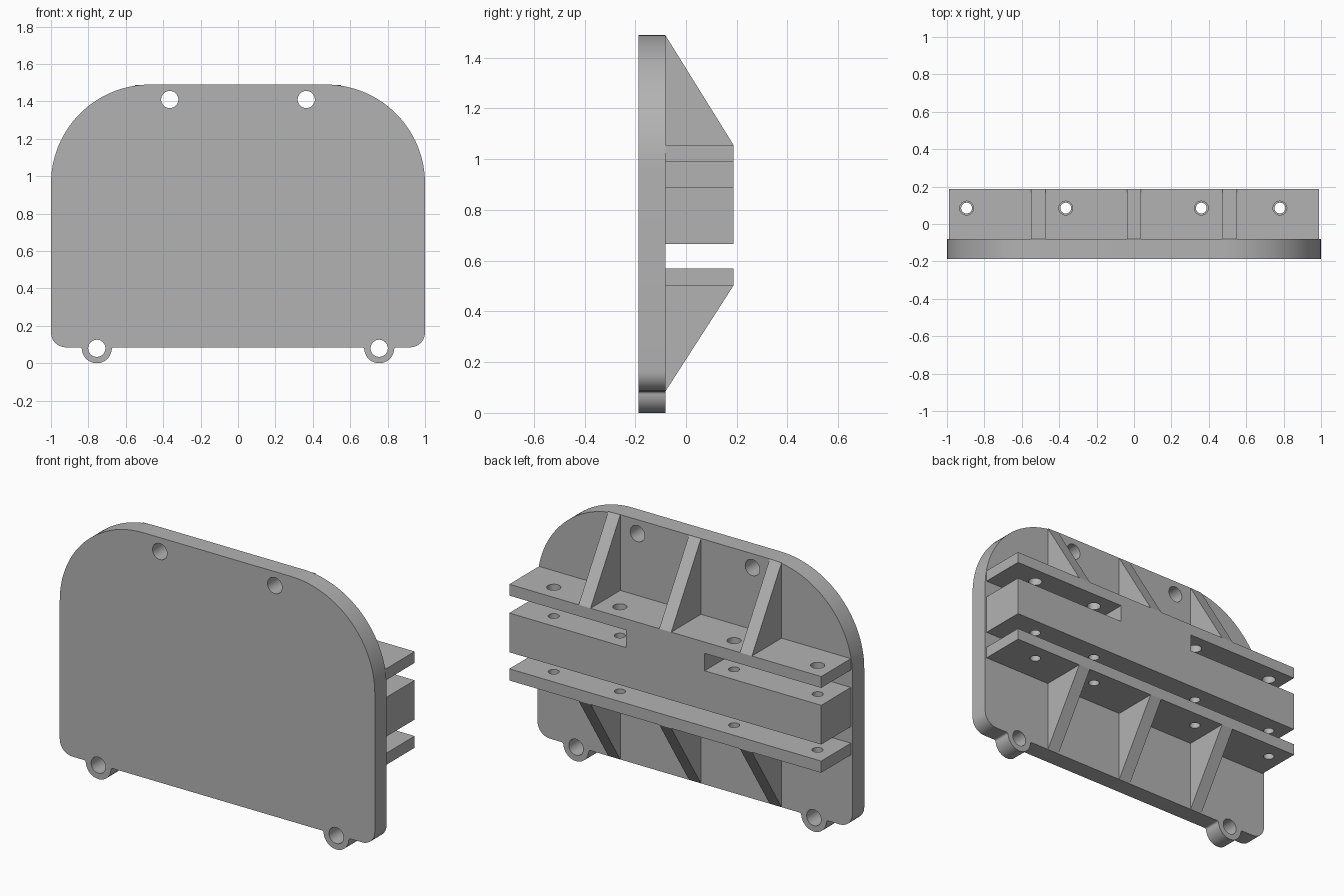
import bpy, bmesh
from math import radians, cos, sin
from mathutils import Vector, Matrix

if "Cube" in bpy.data.objects:
    bpy.data.objects.remove(bpy.data.objects["Cube"], do_unlink=True)

grey = bpy.data.materials.new("plain_grey")
grey.use_nodes = True
colour = (0.45, 0.45, 0.45, 1)
grey.diffuse_color = colour
grey.node_tree.nodes["Principled BSDF"].inputs["Base Color"].default_value = colour

BACK, FACE, FRONT = 0.188, -0.081, -0.188


def arc(cx, cz, r, start, end, steps):
    angles = [radians(start + (end - start) * i / steps) for i in range(steps + 1)]
    return [(cx + r * cos(a), cz + r * sin(a)) for a in angles]


def mirrored(half):
    return half + [(-x, z) for x, z in reversed(half)]


def prism(name, points, axis, low, high):
    """Extrude a flat outline along x (outline in y, z) or y (outline in x, z)."""
    place = (lambda p: (low, *p)) if axis == "x" else (lambda p: (p[0], low, p[1]))
    shift = Vector((high - low, 0, 0)) if axis == "x" else Vector((0, high - low, 0))
    bm = bmesh.new()
    face = bm.faces.new([bm.verts.new(place(p)) for p in points])
    top = bmesh.ops.extrude_face_region(bm, geom=[face])["geom"]
    bmesh.ops.translate(bm, vec=shift, verts=[v for v in top if isinstance(v, bmesh.types.BMVert)])
    bmesh.ops.recalc_face_normals(bm, faces=bm.faces)
    mesh = bpy.data.meshes.new(name)
    bm.to_mesh(mesh)
    bm.free()
    mesh.materials.append(grey)
    obj = bpy.data.objects.new(name, mesh)
    bpy.context.collection.objects.link(obj)
    return obj


def select(obj):
    bpy.ops.object.select_all(action="DESELECT")
    obj.select_set(True)
    bpy.context.view_layer.objects.active = obj


def drill(obj, holes):
    """Cut round holes, each given as centre, radius, length and tilt about x."""
    bm = bmesh.new()
    for centre, radius, length, tilt in holes:
        matrix = Matrix.Translation(centre) @ Matrix.Rotation(radians(tilt), 4, "X")
        bmesh.ops.create_cone(bm, cap_ends=True, segments=32, radius1=radius,
                              radius2=radius, depth=length, matrix=matrix)
    mesh = bpy.data.meshes.new("drill")
    bm.to_mesh(mesh)
    bm.free()
    mesh.materials.append(grey)
    cutter = bpy.data.objects.new("drill", mesh)
    bpy.context.collection.objects.link(cutter)
    cut = obj.modifiers.new("holes", "BOOLEAN")
    cut.operation, cut.solver, cut.object = "DIFFERENCE", "EXACT", cutter
    select(obj)
    bpy.ops.object.modifier_apply(modifier=cut.name)
    bpy.data.objects.remove(cutter, do_unlink=True)
    bpy.ops.object.shade_smooth_by_angle(angle=radians(30))


# Front plate with rounded corners and two small lugs below
half = (arc(0.47, 0.96, 0.53, 90, 0, 28)
        + arc(0.92, 0.165, 0.08, 0, -90, 10)
        + arc(0.847, 0.073, 0.012, 90, 180, 5)
        + arc(0.755, 0.08, 0.08, 0, -180, 24)
        + arc(0.663, 0.073, 0.012, 0, 90, 5))
plate = prism("front_plate", mirrored(half), "y", FRONT, FACE)
drill(plate, [(Vector((side * x, -0.135, z)), 0.046, 0.4, 90)
              for side in (-1, 1) for x, z in ((0.365, 1.41), (0.755, 0.08))])

# Upper rail: shelf and beam joined in the middle, with a slot at each end
END = 0.99
rail_half = [(END, 1.055), (END, 0.99), (0.25, 0.99), (0.25, 0.89), (END, 0.89), (END, 0.665)]
rail = prism("slotted_rail", mirrored(rail_half), "y", FACE, BACK)
lower = prism("lower_shelf", mirrored([(END, 0.57), (END, 0.503)]), "y", FACE, BACK)

# Vertical pin holes, wider through the top shelf
pins = (-0.895, -0.365, 0.36, 0.78)
wide = [(Vector((x, 0.085, 1.03)), 0.037, 0.18, 0) for x in pins]
narrow = [(Vector((x, 0.085, 0.69)), 0.029, 0.52, 0) for x in pins]
drill(rail, wide + narrow)
drill(lower, narrow)

# Triangular ribs above and below the shelves
for label, x in (("right", -0.512), ("middle", 0), ("left", 0.512)):
    for level, root, tip in (("upper", 1.055, 1.488), ("lower", 0.503, 0.085)):
        prism(f"{level}_{label}_rib", [(FACE, root), (BACK, root), (FACE, tip)],
              "x", x - 0.038, x + 0.038)
